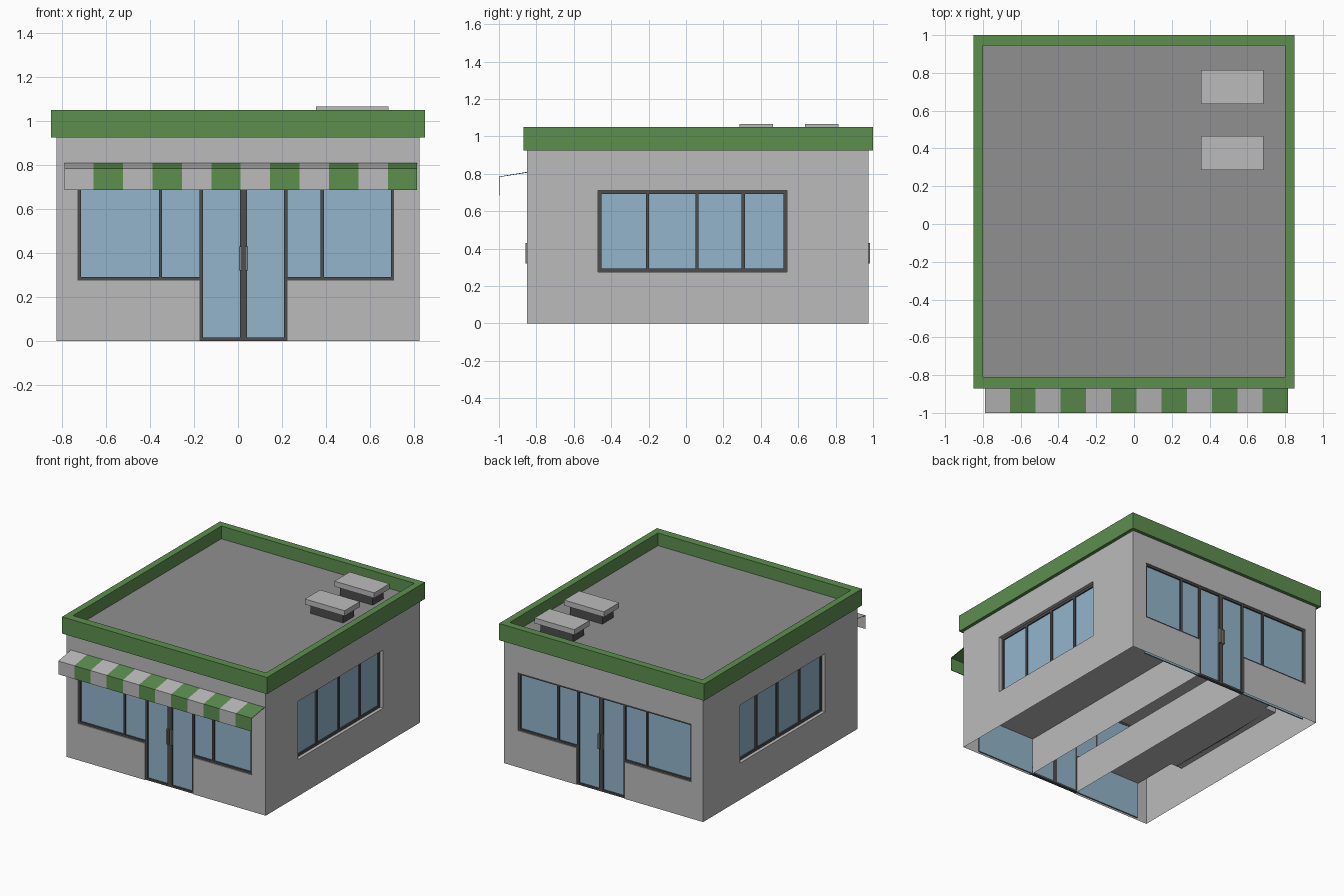
import bpy, bmesh

if "Cube" in bpy.data.objects:
    bpy.data.objects.remove(bpy.data.objects["Cube"])


def mat(name, r, g, b):
    m = bpy.data.materials.new(name)
    m.diffuse_color = (r, g, b, 1)
    m.use_nodes = True
    m.node_tree.nodes["Principled BSDF"].inputs["Base Color"].default_value = m.diffuse_color
    return m


WALL = mat("light grey wall", .50, .50, .50)
GREEN = mat("leaf green", .107, .275, .076)
GLASS = mat("pale blue glass", .29, .46, .60)
FRAME = mat("dark grey frame", .075, .075, .075)
ROOF = mat("mid grey roof", .28, .28, .28)
METAL = mat("handle grey", .22, .22, .22)


def finish(name, bm, *mats, recalc=False):
    bmesh.ops.remove_doubles(bm, verts=bm.verts, dist=1e-5)
    if recalc:
        bmesh.ops.recalc_face_normals(bm, faces=bm.faces)
    me = bpy.data.meshes.new(name)
    bm.to_mesh(me)
    bm.free()
    for m in mats:
        me.materials.append(m)
    ob = bpy.data.objects.new(name, me)
    bpy.context.collection.objects.link(ob)
    return ob


def quad(bm, pts):
    return bm.faces.new([bm.verts.new(p) for p in pts])


def add_box(bm, x, y, z):
    vs = bmesh.ops.create_cube(bm, size=1)["verts"]
    for v in vs:
        v.co = [a[0] if c < 0 else a[1] for a, c in zip((x, y, z), v.co)]


def boxes(name, m, *items):
    bm = bmesh.new()
    for it in items:
        add_box(bm, *it)
    me = bpy.data.meshes.new(name)
    bm.to_mesh(me)
    bm.free()
    me.materials.append(m)
    bpy.context.collection.objects.link(bpy.data.objects.new(name, me))


# Main dimensions
WX, YF, YB, ZT = .825, -.85, .975, .925      # wall shell
L, R, DL, DR = -.73, .71, -.175, .225        # shopfront and door edges in x
S0, S1 = -.47, .54                           # side window edges in y
ZB, ZW = .275, .71                           # sill and head heights


# Wall shell, open below, with openings left out of a grid of panels
def panels(bm, us, zs, hole, place, flip):
    for u0, u1 in zip(us, us[1:]):
        for z0, z1 in zip(zs, zs[1:]):
            if hole((u0 + u1) / 2, (z0 + z1) / 2):
                continue
            p = [place(u0, z0), place(u1, z0), place(u1, z1), place(u0, z1)]
            quad(bm, p[::-1] if flip else p)


def shop_hole(u, z):
    return z < ZW and (DL < u < DR or (L < u < R and z > ZB))


def side_hole(u, z):
    return S0 < u < S1 and ZB < z < ZW


bm = bmesh.new()
zs = [0, ZB, ZW, ZT]
for y, flip in ((YF, False), (YB, True)):
    panels(bm, [-WX, L, DL, DR, R, WX], zs, shop_hole, lambda u, z: (u, y, z), flip)
for x, flip in ((WX, False), (-WX, True)):
    panels(bm, [YF, S0, S1, YB], zs, side_hole, lambda u, z: (x, u, z), flip)
finish("wall_shell", bm, WALL)

# Opening linings: the shopfront outline runs through from front to back
bm = bmesh.new()
outline = [(DR, 0), (DR, ZB), (R, ZB), (R, ZW), (L, ZW), (L, ZB), (DL, ZB), (DL, 0)]
for (x0, z0), (x1, z1) in zip(outline, outline[1:]):
    quad(bm, [(x0, YF, z0), (x1, YF, z1), (x1, YB, z1), (x0, YB, z0)])
rect = [(S0, ZB), (S1, ZB), (S1, ZW), (S0, ZW)]
for xo, xi in ((WX, R), (-WX, L)):
    for (y0, z0), (y1, z1) in zip(rect, rect[1:] + rect[:1]):
        quad(bm, [(xo, y0, z0), (xi, y0, z0), (xi, y1, z1), (xo, y1, z1)])
finish("opening_linings", bm, WALL)

# Shopfronts, the same on the front and the back
T = .015
for side, face, inward in (("front", YF, 1), ("back", YB, -1)):
    def dep(a, b):
        return sorted((face + inward * a, face + inward * b))
    d = dep(.006, .03)
    bars = [((L, DL), d, (ZB, ZB + T)), ((DR, R), d, (ZB, ZB + T)),
            ((L, R), d, (ZW - T, ZW)), ((DL, DR), d, (0, T)),
            ((.008, .042), d, (0, ZW))]
    bars += [((a, a + T), d, (ZB, ZW)) for a in (L + .001, R - T, -.36, .376)]
    bars += [((a, a + T), d, (0, ZW)) for a in (DL, DR - T)]
    boxes(side + "_window_frame", FRAME, *bars)
    boxes(side + "_glass", GLASS, ((L + .005, R - .005), dep(.018, .028), (.001, ZW - .005)))
    h = dep(-.008, .012)
    boxes(side + "_door_handles", METAL, ((.004, .018), h, (.32, .43)),
          ((.032, .046), h, (.32, .43)))

# Side windows, right and left
T = .018
for side, s in (("right", 1), ("left", -1)):
    d = sorted((s * .80, s * .775))
    bars = [(d, (S0, S1), (ZB, ZB + T)), (d, (S0, S1), (ZW - T, ZW))]
    bars += [(d, (a, a + T), (ZB, ZW)) for a in (S0, -.215, .05, .298, S1 - T)]
    boxes(side + "_window_frame", FRAME, *bars)
    boxes(side + "_glass", GLASS, (sorted((s * .79, s * .782)), (S0, S1), (ZB, ZW)))

# Green parapet ring
bm = bmesh.new()
section = [(.85, -.87, 1.0, .925), (.85, -.87, 1.0, 1.05),
           (.80, -.81, .945, 1.05), (.80, -.81, .945, .925)]
rings = [[(-x, a, z), (x, a, z), (x, b, z), (-x, b, z)] for x, a, b, z in section]
for r0, r1 in zip(rings, rings[1:] + rings[:1]):
    for i in range(4):
        j = (i + 1) % 4
        quad(bm, [r0[i], r0[j], r1[j], r1[i]])
finish("parapet", bm, GREEN, recalc=True)

# Roof deck
boxes("roof_deck", ROOF, ((-.80, .80), (-.81, .945), (.926, .955)))

# Roof vents: wide cap on a dark neck
for i, y in enumerate((.285, .635)):
    boxes(f"vent_cap_{i + 1}", WALL, ((.355, .685), (y, y + .18), (1.025, 1.065)))
    boxes(f"vent_neck_{i + 1}", FRAME, ((.385, .655), (y + .025, y + .155), (.95, 1.025)))

# Striped awning: sloping top and hanging valance, coloured by column
bm = bmesh.new()
prof = [(-1.0, .685), (-1.0, .785), (YF, .81)]
n, x0, x1 = 12, -.79, .815
for i in range(n):
    a, b = (x0 + (x1 - x0) * k / n for k in (i, i + 1))
    for (y0, z0), (y1, z1) in zip(prof, prof[1:]):
        f = quad(bm, [(a, y0, z0), (b, y0, z0), (b, y1, z1), (a, y1, z1)])
        f.material_index = i % 2
awning = finish("awning", bm, WALL, GREEN)
sol = awning.modifiers.new("thickness", "SOLIDIFY")
sol.thickness = .004
sol.offset = -1
